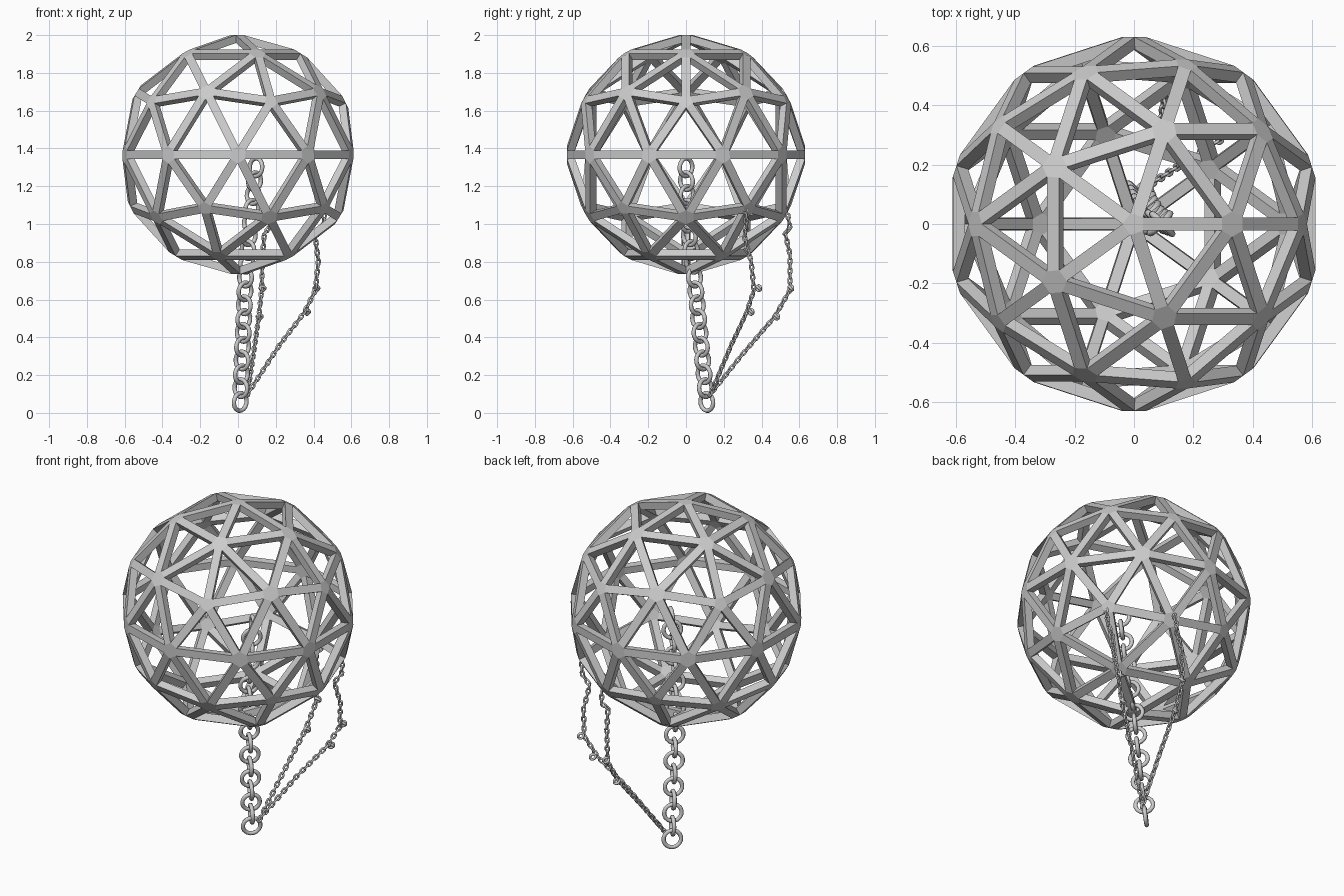
import bpy, bmesh, math
from mathutils import Vector, Matrix

if "Cube" in bpy.data.objects:
    bpy.data.objects.remove(bpy.data.objects["Cube"])

def finish(bm, name, smooth=False):
    bmesh.ops.recalc_face_normals(bm, faces=bm.faces)
    me = bpy.data.meshes.new(name)
    bm.to_mesh(me)
    bm.free()
    ob = bpy.data.objects.new(name, me)
    bpy.context.collection.objects.link(ob)
    if smooth:
        for p in me.polygons:
            p.use_smooth = True
    return ob

# Geodesic lattice ball: bevelled icosphere with its triangles opened up
bm = bmesh.new()
bmesh.ops.create_icosphere(bm, subdivisions=2, radius=0.645)
bmesh.ops.bevel(bm, geom=bm.edges[:], offset=0.023, offset_type='OFFSET',
                segments=1, affect='EDGES')
bmesh.ops.delete(bm, geom=[f for f in bm.faces if len(f.verts) == 3], context='FACES')
top = max(v.co.z for v in bm.verts)
bmesh.ops.scale(bm, vec=(0.633 / top,) * 3, verts=bm.verts)
bmesh.ops.translate(bm, vec=(0, 0, 1.367), verts=bm.verts)
ball = finish(bm, "lattice_ball")
sol = ball.modifiers.new("depth", 'SOLIDIFY')
sol.thickness = 0.042
sol.offset = -1

def add_link(bm, mat, length, width, wire, n=16, m=8):
    """Stadium-shaped ring, long along local z, lying in the local xz plane."""
    r, R = wire / 2, (width - wire) / 2
    half = max(0, (length - width) / 2)
    rings = []
    for i in range(n):
        a = 2 * math.pi * (i + 0.5) / n
        c, s = math.cos(a), math.sin(a)
        ctr = Vector((R * c, 0, R * s + math.copysign(half, s)))
        rings.append([bm.verts.new(mat @ (ctr + Vector((c * r * math.cos(b), r * math.sin(b), s * r * math.cos(b)))))
                      for b in (2 * math.pi * j / m for j in range(m))])
    for i in range(n):
        p, q = rings[i], rings[(i + 1) % n]
        for j in range(m):
            bm.faces.new((p[j], q[j], q[(j + 1) % m], p[(j + 1) % m]))

def chain(name, pts, count, length, width, wire, roll, n, m, beads=()):
    pts = [Vector(p) for p in pts]
    seg = [(b - a).length for a, b in zip(pts, pts[1:])]
    def at(d):
        for i, s in enumerate(seg):
            if d <= s or i == len(seg) - 1:
                return pts[i].lerp(pts[i + 1], d / s), (pts[i + 1] - pts[i]).normalized()
            d -= s
    bm = bmesh.new()
    for k in range(count):
        p, z = at(sum(seg) * k / (count - 1))
        x = Vector((0, 1, 0)).cross(z).normalized()
        y = z.cross(x)
        mat = Matrix.Translation(p) @ Matrix((x, y, z)).transposed().to_4x4()
        mat = mat @ Matrix.Rotation(math.radians(roll + 90 * (k % 2)), 4, 'Z')
        add_link(bm, mat, length, width, wire, n, m)
    # small open rings hooked on the chain
    for b in beads:
        for ax in ('X', 'Z'):
            mat = Matrix.Translation(b) @ Matrix.Rotation(math.radians(45), 4, ax)
            add_link(bm, mat, 0.044, 0.044, 0.014, 12, 6)
    return finish(bm, name, True)

# Heavy hanging chain
chain("heavy_chain", [(0.012, 0.11, 0.058), (0.04, 0.045, 0.72), (0.065, 0.01, 1.0), (0.095, 0, 1.30)],
      18, 0.117, 0.118, 0.023, 45, 16, 8)

# Two thin chains tying the heavy chain to the ball
chain("thin_chain_side", [(0.05, 0.13, 0.10), (0.22, 0.24, 0.36), (0.35, 0.32, 0.53), (0.41, 0.36, 0.65),
      (0.425, 0.345, 0.80), (0.41, 0.31, 0.93), (0.45, 0.32, 0.99), (0.46, 0.315, 1.07)],
      44, 0.042, 0.03, 0.011, 20, 12, 6, [(0.365, 0.345, 0.535), (0.415, 0.385, 0.66)])
chain("thin_chain_back", [(0.05, 0.13, 0.10), (0.08, 0.29, 0.30), (0.11, 0.47, 0.51), (0.125, 0.55, 0.65),
      (0.13, 0.55, 0.84), (0.14, 0.525, 0.95), (0.165, 0.55, 0.98), (0.17, 0.54, 1.04)],
      44, 0.042, 0.03, 0.011, 20, 12, 6, [(0.115, 0.48, 0.51), (0.13, 0.555, 0.66)])
